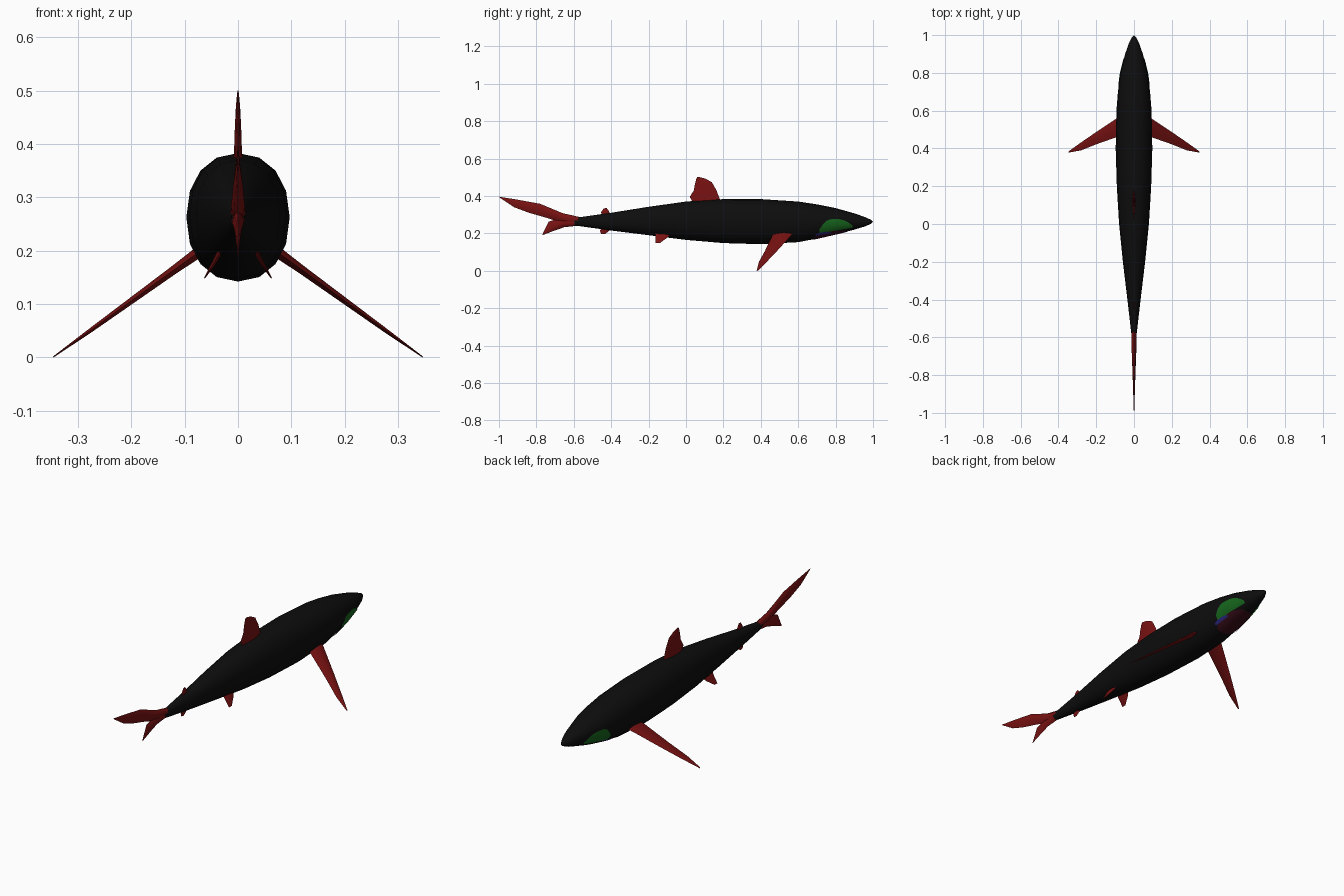
import bpy, bmesh, math
from mathutils import Vector

cube = bpy.data.objects.get("Cube")
if cube:
    bpy.data.objects.remove(cube, do_unlink=True)


def material(name, rgb):
    mat = bpy.data.materials.new(name)
    mat.use_nodes = True
    color = (*rgb, 1)
    mat.diffuse_color = color
    mat.node_tree.nodes["Principled BSDF"].inputs["Base Color"].default_value = color
    return mat


BLACK = material("skin black", (.004, .004, .004))
RED = material("fin red", (.19, .006, .006))
GREEN = material("cheek green", (.008, .13, .012))
BLUE = material("lip blue", (.025, .02, .22))
MAROON = material("mouth maroon", (.04, .004, .01))

SIDES = 16
# Body stations: y, half width, bottom z, top z
BODY = [(-.6, .012, .243, .282), (-.4, .035, .215, .31), (-.2, .059, .19, .342),
        (0, .079, .165, .37), (.2, .091, .148, .383), (.4, .097, .142, .383),
        (.6, .093, .153, .37), (.7, .085, .172, .355), (.8, .072, .195, .335),
        (.9, .047, .22, .307), (.96, .026, .238, .286), (.99, .01, .252, .272)]


def surface(y, angle, lift=0):
    """Point on the body skin; angle 0 is the left flank, -90 the belly."""
    for a, b in zip(BODY, BODY[1:]):
        if y <= b[0]:
            break
    t = (y - a[0]) / (b[0] - a[0])
    w, low, high = (a[i] + (b[i] - a[i]) * t for i in (1, 2, 3))
    c, s = math.cos(angle), math.sin(angle)
    x = math.copysign(abs(c) ** .92, c) * (w + lift)
    z = math.copysign(abs(s) ** .92, s) * ((high - low) / 2 + lift)
    return Vector((x, y, (low + high) / 2 + z))


def finish(name, bm, mat, smooth=True):
    bmesh.ops.recalc_face_normals(bm, faces=bm.faces)
    mesh = bpy.data.meshes.new(name)
    bm.to_mesh(mesh)
    bm.free()
    mesh.materials.append(mat)
    obj = bpy.data.objects.new(name, mesh)
    bpy.context.collection.objects.link(obj)
    if smooth:
        bpy.ops.object.select_all(action='DESELECT')
        obj.select_set(True)
        bpy.context.view_layer.objects.active = obj
        bpy.ops.object.shade_smooth_by_angle(angle=math.radians(40))
    return obj


def bridge(bm, rings):
    for a, b in zip(rings, rings[1:]):
        for i in range(len(a)):
            j = (i + 1) % len(a)
            bm.faces.new((a[i], a[j], b[j], b[i]))


# Body loft with a pointed nose
bm = bmesh.new()
rings = [[bm.verts.new(surface(st[0], math.tau * i / SIDES)) for i in range(SIDES)]
         for st in BODY]
bridge(bm, rings)
bm.faces.new(rings[0])
nose = bm.verts.new((0, 1, .262))
for i in range(SIDES):
    bm.faces.new((rings[-1][i], rings[-1][(i + 1) % SIDES], nose))
finish("body", bm, BLACK)


def fin(name, stations, normal=(1, 0, 0), flip=1):
    """Loft of lens sections; station: lead point, trail point, half thickness."""
    bm = bmesh.new()
    n = Vector(normal)
    rings = []
    for lead, trail, thick in stations:
        a, b = Vector(lead), Vector(trail)
        ring = [a]
        for t, side in ((.2, .75), (.45, 1), (.75, .6)):
            ring.append(a.lerp(b, t) + n * thick * side)
        ring.append(b)
        for t, side in ((.75, .6), (.45, 1), (.2, .75)):
            ring.append(a.lerp(b, t) - n * thick * side)
        rings.append([bm.verts.new((p.x * flip, p.y, p.z)) for p in ring])
    bridge(bm, rings)
    bm.faces.new(rings[0])
    bm.faces.new(rings[-1])
    finish(name, bm, RED)


def flat_fin(name, rows):
    """Fin on the centre plane; row: lead y, lead z, trail y, trail z, half thickness."""
    fin(name, [((0, a, b), (0, c, d), t) for a, b, c, d, t in rows])


flat_fin("dorsal_fin", [(.19, .36, .04, .36, .009), (.174, .4, .02, .395, .007),
                        (.163, .43, .042, .43, .006), (.138, .474, .048, .465, .004),
                        (.1, .494, .055, .49, .002), (.07, .501, .06, .5, .001)])
flat_fin("tail_upper_lobe", [(-.55, .283, -.55, .245, .014), (-.66, .308, -.65, .25, .013),
                             (-.78, .358, -.735, .28, .009), (-.9, .38, -.84, .31, .005),
                             (-.95, .388, -.92, .34, .003), (-1, .396, -.995, .39, .001)])
flat_fin("tail_lower_lobe", [(-.56, .243, -.56, .275, .013), (-.65, .233, -.68, .28, .011),
                             (-.7, .216, -.735, .262, .006), (-.768, .19, -.765, .2, .001)])
flat_fin("rear_dorsal_fin", [(-.4, .295, -.445, .295, .005), (-.413, .32, -.455, .312, .003),
                             (-.425, .336, -.44, .333, .001)])
flat_fin("anal_fin", [(-.4, .23, -.45, .23, .005), (-.415, .21, -.46, .215, .003),
                      (-.435, .195, -.455, .198, .001)])

# Paired fins
for side, flip in (("left", 1), ("right", -1)):
    fin(side + "_pectoral_fin",
        [((.06, .58, .207), (.06, .47, .207), .011),
         ((.12, .54, .164), (.12, .45, .164), .008),
         ((.2, .487, .106), (.2, .422, .106), .006),
         ((.28, .432, .048), (.28, .39, .048), .004),
         ((.347, .384, 0), (.345, .378, .002), .001)], (.57, 0, .82), flip)
    fin(side + "_pelvic_fin",
        [((.033, -.08, .2), (.033, -.165, .2), .005),
         ((.045, -.1, .177), (.045, -.163, .177), .004),
         ((.063, -.14, .148), (.063, -.162, .148), .001)], (.8, 0, .6), flip)


def skin_patch(name, mat, y0, y1, low, high, lift, taper):
    """Thin plate following the skin on both sides, narrowed toward its ends."""
    bm = bmesh.new()
    rows, cols = 10, 5
    for flip in (1, -1):
        grid = []
        for r in range(rows + 1):
            u = r / rows
            narrow = 1 - taper * abs(2 * u - 1) ** 3
            y = y0 + (y1 - y0) * u
            top = low + (high - low) * narrow
            line = []
            for c in range(cols + 1):
                p = surface(y, math.radians(low + (top - low) * c / cols), lift)
                line.append(bm.verts.new((p.x * flip, p.y, p.z)))
            grid.append(line)
        for a, b in zip(grid, grid[1:]):
            for c in range(cols):
                corners = (a[c], b[c], b[c + 1], a[c + 1])
                bm.faces.new(corners if flip > 0 else corners[::-1])
    mesh = bpy.data.meshes.new(name)
    bm.to_mesh(mesh)
    bm.free()
    mesh.materials.append(mat)
    bpy.context.collection.objects.link(bpy.data.objects.new(name, mesh))


# Head markings
skin_patch("cheek_patches", GREEN, .715, .89, -42, 8, .003, .65)
skin_patch("mouth", MAROON, .68, .86, -90, -42, .002, .5)
skin_patch("lip_lines", BLUE, .69, .775, -52, -40, .0035, .5)
